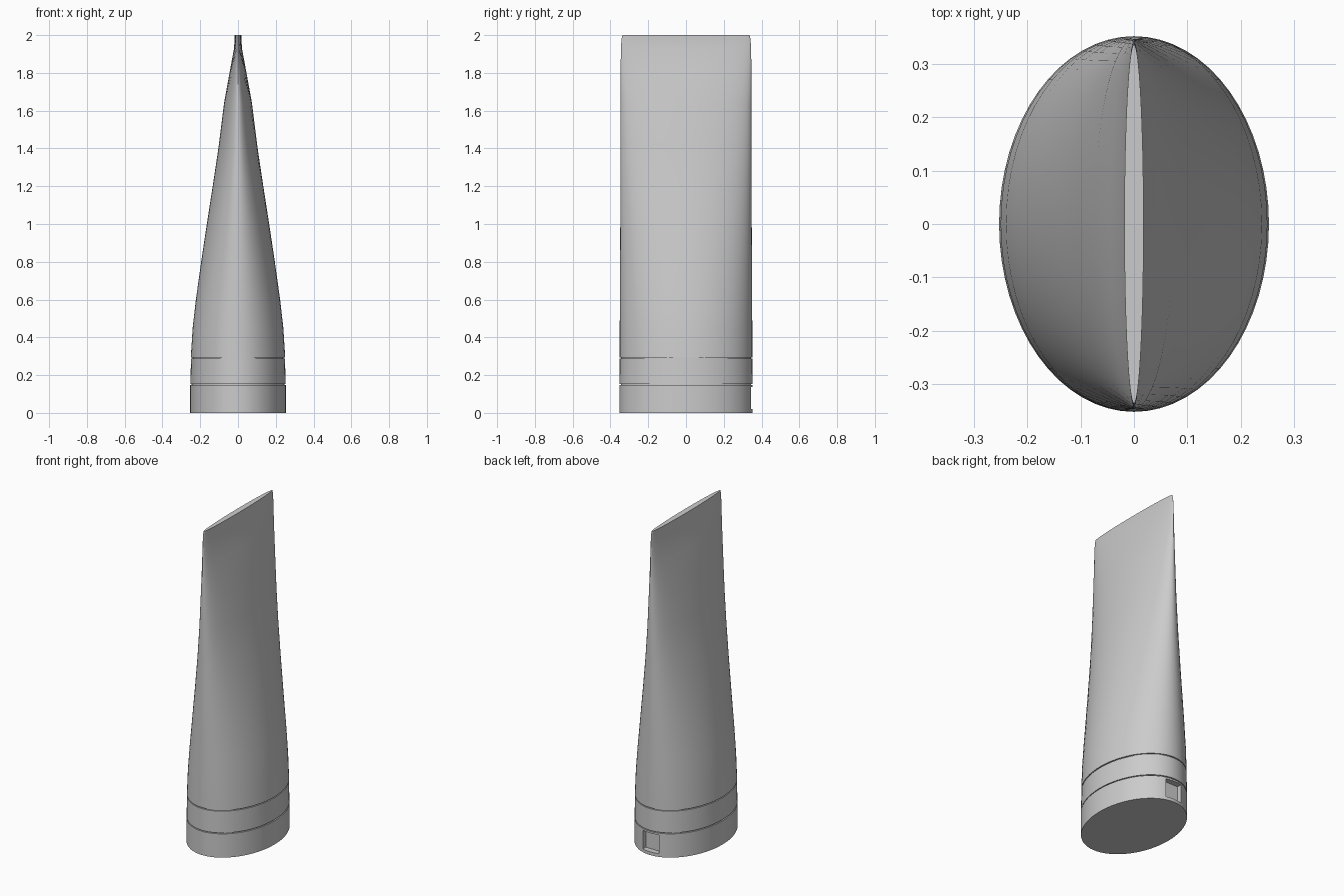
import bpy
import bmesh
from math import cos, sin, tau, radians

if "Cube" in bpy.data.objects:
    bpy.data.objects.remove(bpy.data.objects["Cube"], do_unlink=True)

SIDES = 64

grey = bpy.data.materials.new("plain grey")
grey.use_nodes = True
grey.diffuse_color = (0.6, 0.6, 0.6, 1)
grey.node_tree.nodes["Principled BSDF"].inputs["Base Color"].default_value = (0.6, 0.6, 0.6, 1)


def loft(name, rings):
    """Closed skin through elliptical rings given as (z, half width, half depth)."""
    bm = bmesh.new()
    loops = [[bm.verts.new((rx * cos(tau * i / SIDES), ry * sin(tau * i / SIDES), z))
              for i in range(SIDES)] for z, rx, ry in rings]
    for low, high in zip(loops, loops[1:]):
        for i in range(SIDES):
            j = (i + 1) % SIDES
            bm.faces.new((low[i], low[j], high[j], high[i]))
    bm.faces.new(loops[0][::-1])
    bm.faces.new(loops[-1])
    mesh = bpy.data.meshes.new(name)
    bm.to_mesh(mesh)
    bm.free()
    mesh.materials.append(grey)
    obj = bpy.data.objects.new(name, mesh)
    bpy.context.collection.objects.link(obj)
    return obj


def activate(obj):
    bpy.ops.object.select_all(action='DESELECT')
    obj.select_set(True)
    bpy.context.view_layer.objects.active = obj


# Base cap, with a narrow neck that forms the lower seam
cap = loft("base_cap", [(0, 0.253, 0.352), (0.147, 0.253, 0.352),
                        (0.147, 0.245, 0.344), (0.153, 0.245, 0.344)])

# Rectangular recess in the back of the cap
bpy.ops.mesh.primitive_cube_add(size=1, location=(0, 0.365, 0.078))
cutter = bpy.context.object
cutter.name = "recess_cutter"
cutter.scale = (0.11, 0.1, 0.116)
cutter.hide_render = True
cut = cap.modifiers.new("recess", 'BOOLEAN')
cut.operation = 'DIFFERENCE'
cut.solver = 'EXACT'
cut.object = cutter
activate(cap)
bpy.ops.object.modifier_apply(modifier=cut.name)
bpy.data.objects.remove(cutter, do_unlink=True)

# Collar band, with the neck of the upper seam
collar = loft("collar_band", [(0.153, 0.252, 0.352), (0.287, 0.249, 0.351),
                              (0.287, 0.242, 0.344), (0.293, 0.242, 0.344)])

# Tube body, flattening from an oval to the thin crimped end
body = loft("tube_body", [(0.293, 0.25, 0.351), (0.45, 0.24, 0.351), (0.6, 0.223, 0.35),
                          (0.8, 0.195, 0.349), (1.0, 0.165, 0.348), (1.2, 0.134, 0.347),
                          (1.4, 0.104, 0.347), (1.64, 0.074, 0.346), (1.8, 0.045, 0.346),
                          (1.93, 0.021, 0.345), (1.98, 0.018, 0.341), (2.0, 0.018, 0.336)])

for part in (cap, collar, body):
    activate(part)
    bpy.ops.object.shade_smooth_by_angle(angle=radians(30))
